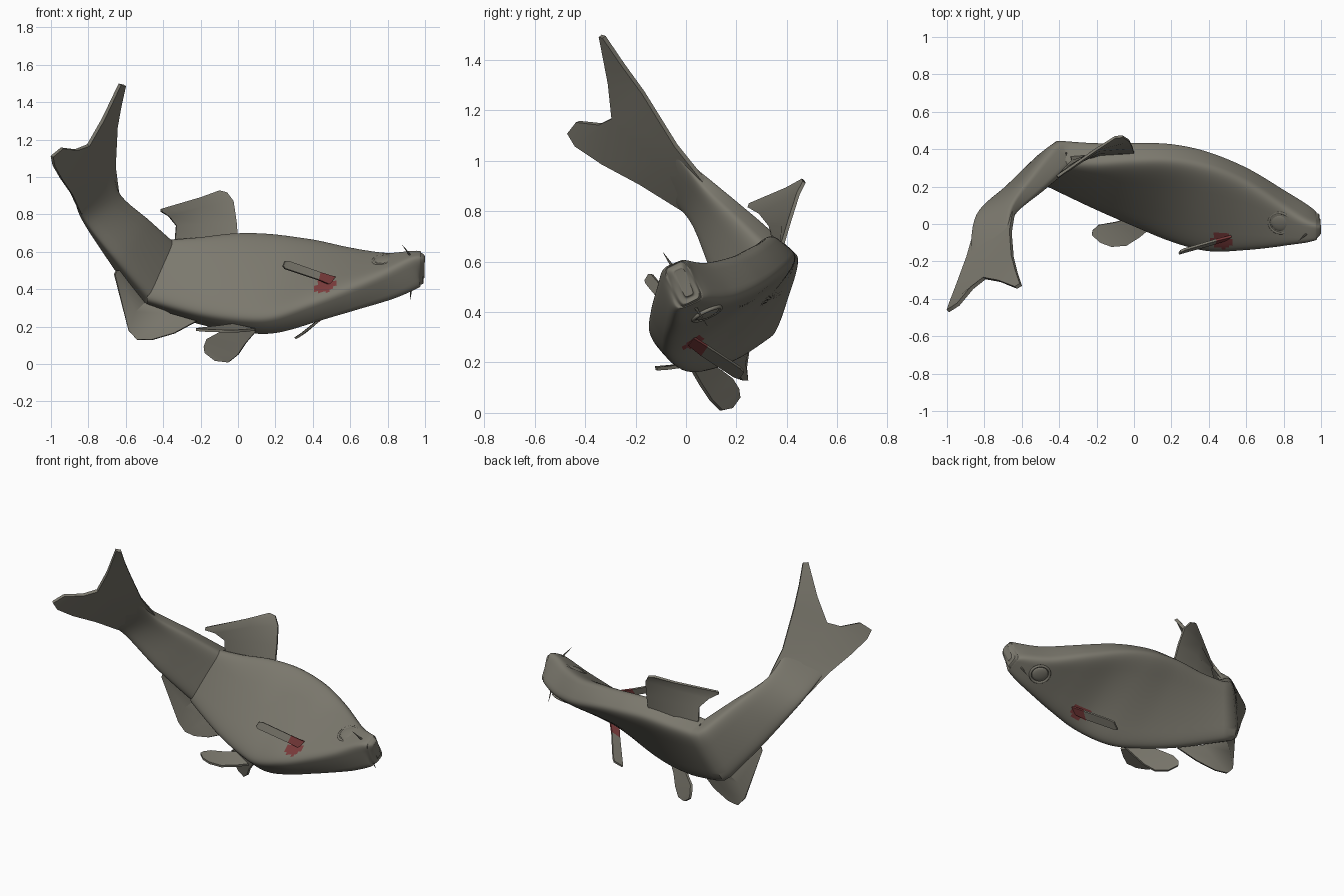
import bpy, bmesh, math
from mathutils import Vector as Vec, Matrix

if "Cube" in bpy.data.objects:
    bpy.data.objects.remove(bpy.data.objects["Cube"])


def material(name, rgb):
    m = bpy.data.materials.new(name)
    m.diffuse_color = (*rgb, 1)
    m.use_nodes = True
    m.node_tree.nodes["Principled BSDF"].inputs["Base Color"].default_value = m.diffuse_color
    return m


OLIVE = material("olive grey skin", (0.20, 0.19, 0.155))
RED = material("red fin root", (0.20, 0.045, 0.045))


def finish(name, bm, angle=40, thick=0):
    bmesh.ops.recalc_face_normals(bm, faces=bm.faces[:])
    me = bpy.data.meshes.new(name)
    bm.to_mesh(me)
    bm.free()
    ob = bpy.data.objects.new(name, me)
    bpy.context.collection.objects.link(ob)
    me.materials.append(OLIVE)
    me.materials.append(RED)
    bpy.ops.object.select_all(action='DESELECT')
    ob.select_set(True)
    bpy.context.view_layer.objects.active = ob
    if thick:
        m = ob.modifiers.new("thickness", 'SOLIDIFY')
        m.thickness, m.offset = thick, 0
        bpy.ops.object.modifier_apply(modifier=m.name)
    bpy.ops.object.shade_smooth_by_angle(angle=math.radians(angle))
    return ob


def spline(pts, steps):
    """Catmull-Rom through points of any dimension"""
    out = []
    for i in range(len(pts) - 1):
        a, b, c, d = (pts[max(i - 1, 0)], pts[i], pts[i + 1], pts[min(i + 2, len(pts) - 1)])
        for s in range(steps):
            t = s / steps
            out.append([0.5 * (2 * q + (r - p) * t + (2 * p - 5 * q + 4 * r - u) * t * t
                               + (3 * q - p - 3 * r + u) * t ** 3)
                        for p, q, r, u in zip(a, b, c, d)])
    return out + [list(pts[-1])]


# ---- body: stations of back point, belly point, half width
front = [
    (.997, .01, .523, .997, -.025, .508, .055),
    (.982, .027, .532, .982, -.05, .495, .082),
    (.94, .052, .533, .94, -.075, .48, .092),
    (.8, .142, .528, .8, -.09, .414, .096),
    (.6, .262, .567, .6, -.106, .342, .093),
    (.4, .341, .617, .4, -.105, .275, .091),
    (.2, .38, .65, .2, -.045, .212, .091),
    (0, .383, .66, .03, .03, .207, .091),
    (-.2, .375, .645, -.21, .142, .243, .09),
    (-.37, .38, .64, -.49, .28, .325, .085)]
rear = [front[-1],
        (-.5, .24, .77, -.66, .15, .54, .065),
        (-.64, .08, .91, -.83, .03, .78, .036),
        (-.68, -.06, 1.05, -.87, -.17, .925, .004)]
stations = spline(front, 10)[:-1] + spline(rear, 8)
PECTORAL_ROOTS = [Vec((.46, -.10, .435)), Vec((.46, .045, .275))]


def build_body():
    n, k = 48, 2 / 5
    bm = bmesh.new()
    mids = [(Vec(s[:3]) + Vec(s[3:6])) / 2 for s in stations]
    rings = []
    for i, s in enumerate(stations):
        d = (Vec(s[:3]) - Vec(s[3:6])) / 2 * 1.04
        tan = mids[min(i + 1, len(mids) - 1)] - mids[max(i - 1, 0)]
        side = tan.cross(d).normalized() * s[6]
        ring = []
        for j in range(n):
            a = math.tau * j / n
            c, q = math.cos(a), math.sin(a)
            ring.append(bm.verts.new(mids[i] + d * math.copysign(abs(c) ** k, c)
                                     + side * math.copysign(abs(q) ** k, q)))
        rings.append(ring)
    for r, t in zip(rings, rings[1:]):
        for j in range(n):
            bm.faces.new((r[j], r[(j + 1) % n], t[(j + 1) % n], t[j]))
    bm.faces.new(rings[0])
    bm.faces.new(rings[-1])
    # red flush around the pectoral roots
    for f in bm.faces:
        if min((f.calc_center_median() - p).length for p in PECTORAL_ROOTS) < 0.06:
            f.material_index = 1
    finish("body", bm)


build_body()


# ---- fins: thin sheets lofted through strips of point rows
def fin(name, strips, thick=0.012, red_root=False):
    bm = bmesh.new()
    for rows in strips:
        grid = [[bm.verts.new(p) for p in row] for row in rows]
        for i, (r, t) in enumerate(zip(grid, grid[1:])):
            for j in range(len(r) - 1):
                f = bm.faces.new((r[j], r[j + 1], t[j + 1], t[j]))
                f.material_index = int(red_root and i == 0)
    bmesh.ops.remove_doubles(bm, verts=bm.verts[:], dist=1e-4)
    finish(name, bm, 45, thick)


# forked tail: two strips sharing a centre line
fin("tail_fin", [
    [[(-.64, .08, .91), (-.735, .055, .845)],
     [(-.66, -.04, 1.06), (-.77, -.11, .99)],
     [(-.65, -.17, 1.27), (-.80, -.29, 1.17)],
     [(-.63, -.25, 1.38), (-.72, -.305, 1.31)],
     [(-.605, -.325, 1.49), (-.632, -.34, 1.495)]],
    [[(-.735, .055, .845), (-.83, .03, .78)],
     [(-.77, -.11, .99), (-.89, -.18, .91)],
     [(-.80, -.29, 1.17), (-.945, -.33, .99)],
     [(-.865, -.34, 1.145), (-.985, -.435, 1.06)],
     [(-.94, -.43, 1.155), (-.995, -.465, 1.11)]]], 0.02)

fin("dorsal_fin", [[
    [(0, .38, .66), (-.18, .37, .64), (-.34, .36, .63)],
    [(-.008, .41, .76), (-.18, .385, .75), (-.33, .335, .74)],
    [(-.025, .445, .87), (-.19, .395, .84), (-.37, .295, .79)],
    [(-.06, .468, .915), (-.20, .40, .885), (-.41, .25, .815)],
    [(-.10, .465, .925), (-.20, .40, .89), (-.41, .255, .83)]]], 0.014)

fin("anal_fin", [[
    [(-.22, .15, .23), (-.36, .22, .27), (-.49, .28, .34), (-.61, .18, .50)],
    [(-.34, .19, .165), (-.44, .23, .20), (-.55, .25, .28), (-.65, .16, .50)],
    [(-.46, .22, .13), (-.54, .24, .13), (-.585, .235, .18), (-.66, .165, .48)]]], 0.014)

# pelvic fins, paddle shaped
fin("pelvic_fin_right", [[
    [(.09, -.02, .185), (-.03, .03, .21)],
    [(.03, -.07, .178), (-.10, .01, .20)],
    [(-.04, -.115, .175), (-.19, -.005, .19)],
    [(-.12, -.122, .178), (-.222, -.035, .186)],
    [(-.18, -.10, .18), (-.225, -.06, .184)]]], 0.014)
fin("pelvic_fin_left", [[
    [(.10, .02, .18), (-.03, .07, .21)],
    [(.04, .06, .11), (-.11, .14, .165)],
    [(0, .10, .05), (-.165, .18, .135)],
    [(-.05, .14, .01), (-.18, .205, .095)],
    [(-.12, .18, .018), (-.175, .21, .06)]]], 0.014)

# pectoral fins with red roots
fin("pectoral_fin_right", [[
    [(.52, -.065, .465), (.49, -.085, .425)],
    [(.44, -.085, .49), (.43, -.105, .45)],
    [(.27, -.135, .55), (.25, -.155, .51)],
    [(.25, -.145, .55), (.24, -.16, .525)]]], 0.012, True)
fin("pectoral_fin_left", [[
    [(.52, .03, .30), (.47, .01, .27)],
    [(.47, .085, .265), (.43, .06, .23)],
    [(.37, .215, .18), (.32, .19, .145)],
    [(.35, .23, .165), (.305, .21, .138)]]], 0.012, True)

# ---- eyes with raised rims on both cheeks
cheek = Vec((.80, .045, .476))
across = Vec((-.2, -.41, .885)).normalized()
for label, sgn in (("right", 1), ("left", -1)):
    axis = across * sgn
    place = (Matrix.Translation(cheek + axis * 0.094)
             @ axis.to_track_quat('Z', 'Y').to_matrix().to_4x4())
    bm = bmesh.new()
    bmesh.ops.create_uvsphere(bm, u_segments=24, v_segments=12, radius=0.05,
                              matrix=place @ Matrix.Diagonal((1, 1, .25, 1)))
    finish("eye_" + label, bm)
    bpy.ops.mesh.primitive_torus_add(major_radius=.06, minor_radius=.008,
                                     major_segments=32, minor_segments=8)
    ring = bpy.context.object
    ring.name = "eye_rim_" + label
    ring.matrix_world = place
    ring.data.materials.append(OLIVE)
    bpy.ops.object.shade_smooth_by_angle(angle=math.radians(60))

# ---- whiskers beside the mouth
for label, a, b in (("right", (.925, -.05, .575), (.88, -.09, .635)),
                    ("left", (.93, .03, .43), (.92, .085, .345))):
    a, b = Vec(a), Vec(b)
    bm = bmesh.new()
    bmesh.ops.create_cone(bm, cap_ends=True, segments=8, radius1=.007, radius2=.001,
                          depth=(b - a).length,
                          matrix=Matrix.Translation((a + b) / 2)
                          @ (b - a).to_track_quat('Z', 'Y').to_matrix().to_4x4())
    finish("whisker_" + label, bm)
